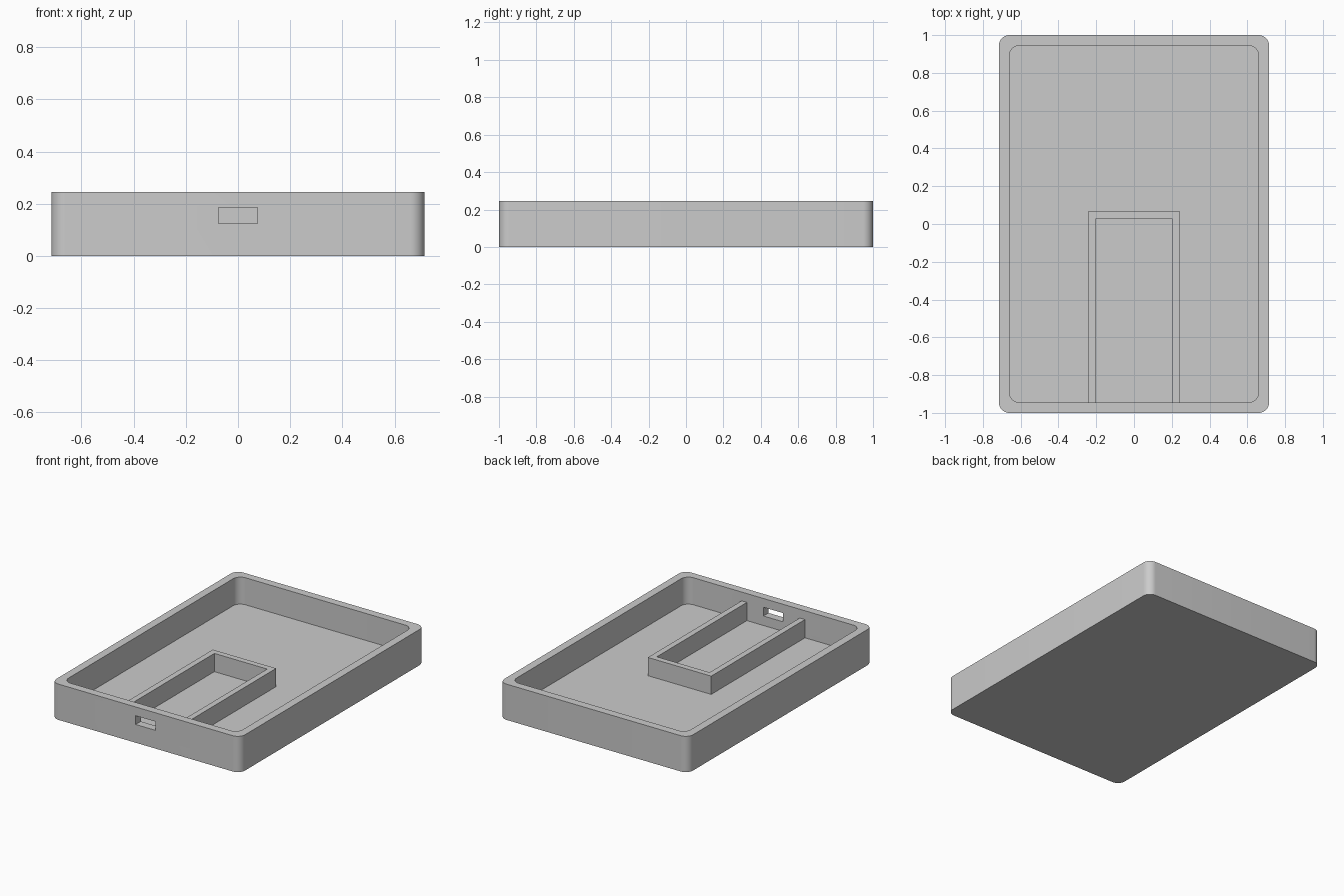
import bpy, bmesh, math

cube = bpy.data.objects.get("Cube")
if cube:
    bpy.data.objects.remove(cube, do_unlink=True)

HEIGHT, FLOOR, RIB_TOP = 0.245, 0.06, 0.185
OUT_X, OUT_Y = 0.715, 1.0
IN_X, IN_Y = 0.66, 0.945
RADIUS = 0.055

grey = bpy.data.materials.new("plain grey")
grey.use_nodes = True
grey.diffuse_color = (0.6, 0.6, 0.6, 1)
grey.node_tree.nodes["Principled BSDF"].inputs["Base Color"].default_value = (0.6, 0.6, 0.6, 1)


def rounded_loop(hx, hy, r, steps=10):
    """Outline of a rounded rectangle, counter-clockwise."""
    points = []
    for corner, (sx, sy) in enumerate([(1, 1), (-1, 1), (-1, -1), (1, -1)]):
        for i in range(steps + 1):
            a = math.pi / 2 * (corner + i / steps)
            points.append((sx * (hx - r) + r * math.cos(a), sy * (hy - r) + r * math.sin(a)))
    return points


def loft(name, sections):
    """Join outlines at given heights into one closed solid."""
    bm = bmesh.new()
    rings = [[bm.verts.new((x, y, z)) for x, y in outline] for outline, z in sections]
    n = len(rings[0])
    for low, high in zip(rings, rings[1:]):
        for i in range(n):
            j = (i + 1) % n
            bm.faces.new((low[i], low[j], high[j], high[i]))
    bm.faces.new(rings[0][::-1])
    bm.faces.new(rings[-1])
    bmesh.ops.recalc_face_normals(bm, faces=bm.faces[:])
    mesh = bpy.data.meshes.new(name)
    bm.to_mesh(mesh)
    bm.free()
    mesh.materials.append(grey)
    obj = bpy.data.objects.new(name, mesh)
    bpy.context.collection.objects.link(obj)
    return obj


# Open tray: outer wall, rim, inner wall and floor
outer = rounded_loop(OUT_X, OUT_Y, RADIUS)
inner = rounded_loop(IN_X, IN_Y, RADIUS)
tray = loft("tray", [(outer, 0), (outer, HEIGHT), (inner, HEIGHT), (inner, FLOOR)])

# Port slot through the front wall
bpy.ops.mesh.primitive_cube_add(size=1, location=(0, -OUT_Y, 0.155))
cutter = bpy.context.object
cutter.name = "slot_cutter"
cutter.scale = (0.15, 0.2, 0.06)
cutter.hide_render = True
cutter.data.materials.append(grey)
cut = tray.modifiers.new("port_slot", "BOOLEAN")
cut.operation, cut.solver, cut.object = "DIFFERENCE", "EXACT", cutter
bpy.context.view_layer.objects.active = tray
bpy.ops.object.modifier_apply(modifier=cut.name)
bpy.data.objects.remove(cutter, do_unlink=True)

# Smooth rounded corners, sharp rims
bpy.ops.object.select_all(action="DESELECT")
tray.select_set(True)
bpy.context.view_layer.objects.active = tray
bpy.ops.object.shade_smooth_by_angle(angle=math.radians(30))

# U-shaped rib fencing off the compartment behind the slot
back = -IN_Y - 0.005
right_half = [(0.2, 0.03), (0.2, back), (0.24, back), (0.24, 0.07)]
u_shape = right_half + [(-x, y) for x, y in reversed(right_half)]
loft("compartment_rib", [(u_shape, FLOOR - 0.005), (u_shape, RIB_TOP)])
